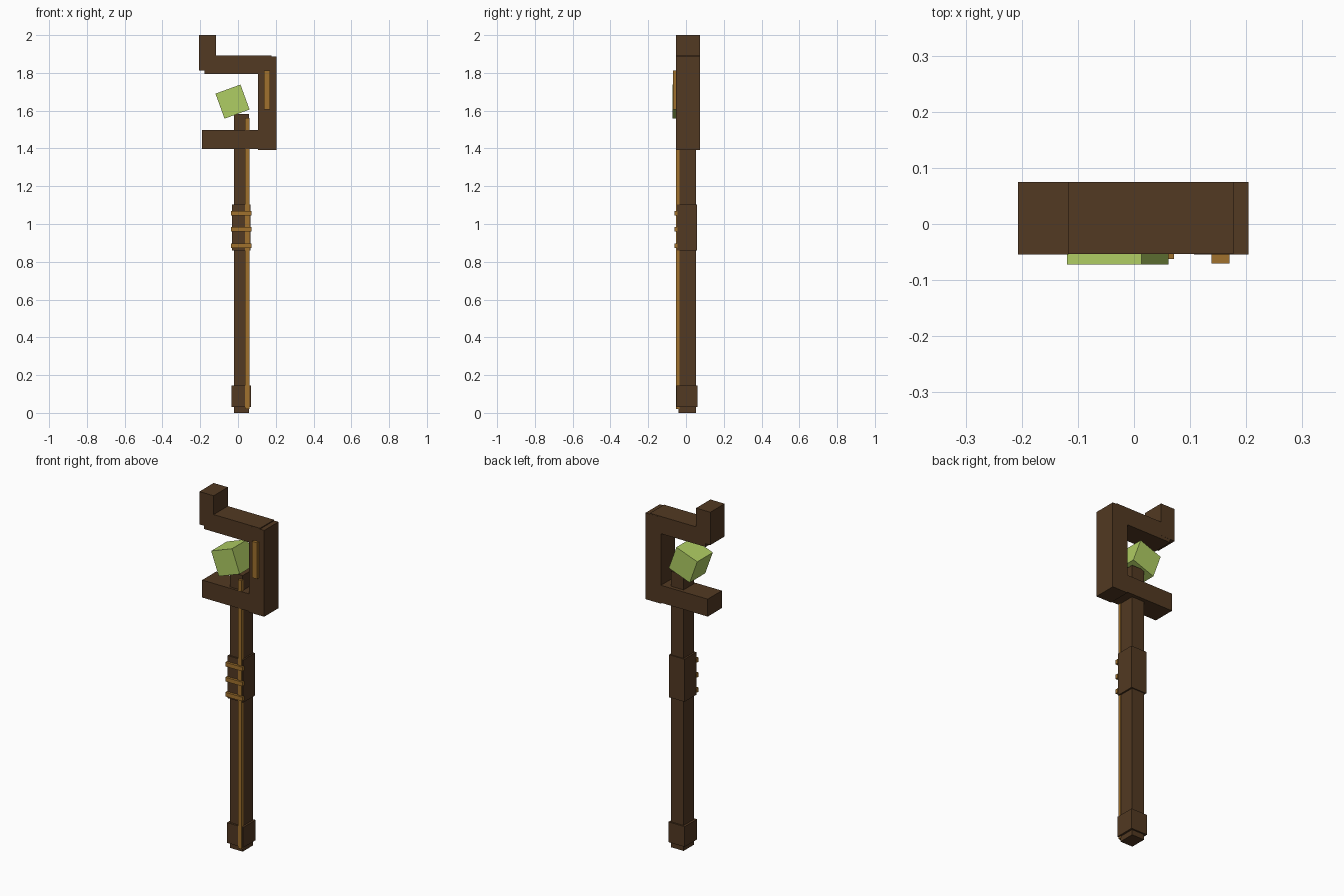
import bpy, math

if "Cube" in bpy.data.objects:
    bpy.data.objects.remove(bpy.data.objects["Cube"])


def material(name, color):
    m = bpy.data.materials.new(name)
    m.diffuse_color = (*color, 1)
    m.use_nodes = True
    m.node_tree.nodes["Principled BSDF"].inputs["Base Color"].default_value = m.diffuse_color
    return m


WOOD = material("dark wood", (0.084, 0.041, 0.016))
GOLD = material("gold trim", (0.352, 0.165, 0.027))
GREEN = material("green crystal", (0.43, 0.61, 0.125))


def box(name, x, y, z, mat, tilt=0):
    """Box from (min, max) ranges on each axis, optionally tilted about y."""
    bpy.ops.mesh.primitive_cube_add(
        size=1, location=[(a + b) / 2 for a, b in (x, y, z)],
        rotation=(0, math.radians(tilt), 0))
    ob = bpy.context.object
    ob.name = name
    ob.scale = [b - a for a, b in (x, y, z)]
    ob.data.materials.append(mat)
    return ob


# Staff pole with foot cap and grip
box("shaft", (-0.022, 0.057), (-0.039, 0.053), (0, 1.583), WOOD)
box("foot_cap", (-0.035, 0.068), (-0.05, 0.062), (0.03, 0.146), WOOD)
box("grip", (-0.032, 0.066), (-0.048, 0.059), (0.86, 1.104), WOOD)

# Gold inlay running up the front, and bands on the grip
box("shaft_inlay", (0.037, 0.06), (-0.0525, -0.035), (0.02, 1.56), GOLD)
for i, z in enumerate((0.886, 0.972, 1.058)):
    box(f"grip_band_{i + 1}", (-0.037, 0.071), (-0.062, -0.044),
        (z - 0.012, z + 0.012), GOLD)

# Hooked head frame
DEPTH = (-0.054, 0.075)
box("head_lower_bar", (-0.19, 0.15), (-0.0535, 0.0745), (1.397, 1.497), WOOD)
box("head_upright", (0.107, 0.204), DEPTH, (1.392, 1.887), WOOD)
box("head_upper_bar", (-0.177, 0.177), (-0.0535, 0.0745), (1.793, 1.892), WOOD)
box("head_hook", (-0.207, -0.117), DEPTH, (1.812, 2.0), WOOD)
box("head_inlay", (0.138, 0.17), (-0.07, -0.05), (1.605, 1.813), GOLD)

# Floating crystal cube, tilted in the frame
H = 0.0705
box("crystal", (-0.029 - H, -0.029 + H), (-0.0725, 0.0685),
    (1.648 - H, 1.648 + H), GREEN, tilt=-20)
